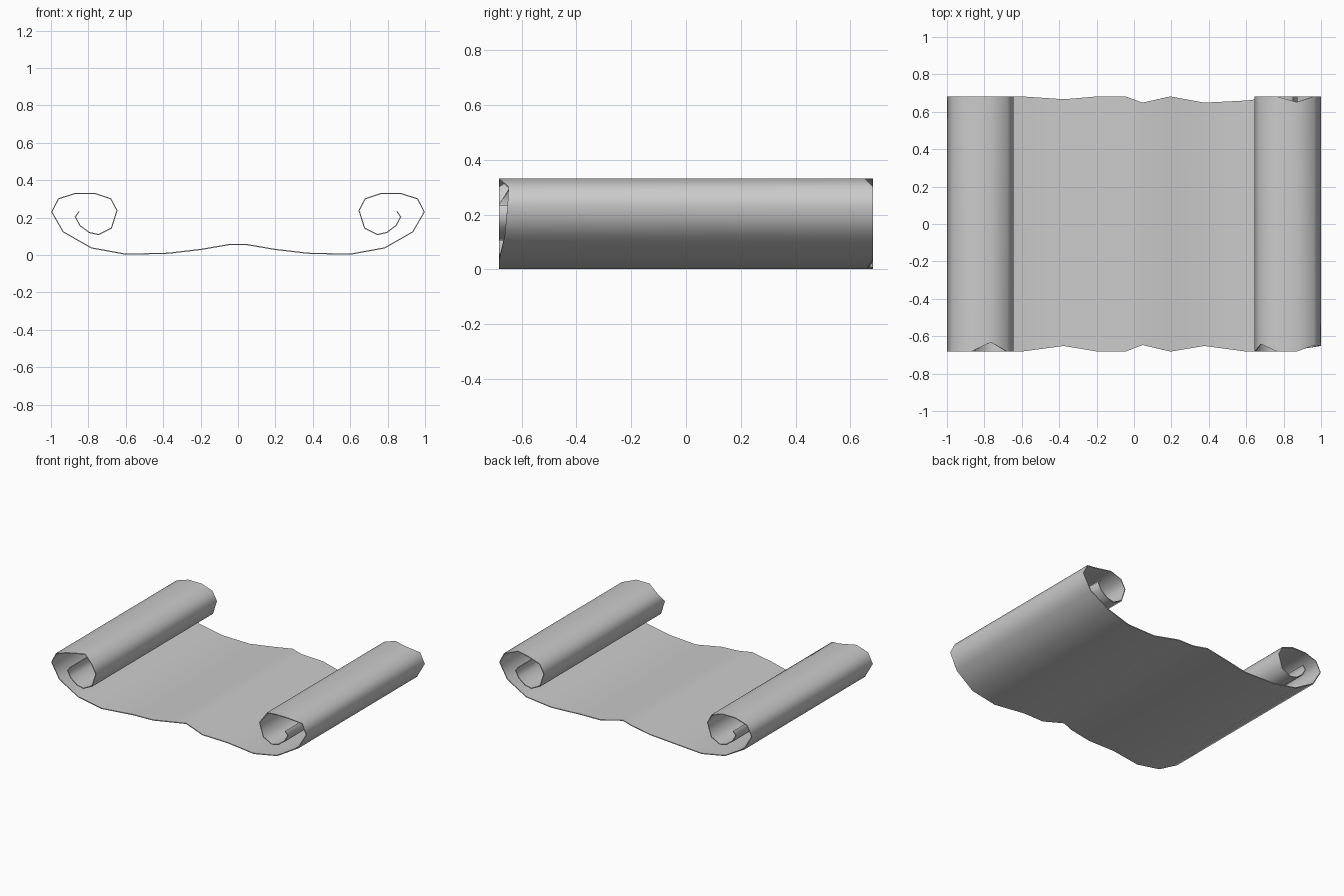
import bpy

if "Cube" in bpy.data.objects:
    bpy.data.objects.remove(bpy.data.objects["Cube"])

# Half of the sheet's cross-section (x, z), from the middle out and into the curl
half = [(0.045, 0.056), (0.195, 0.030), (0.375, 0.009), (0.60, 0.004),
        (0.785, 0.038), (0.935, 0.124), (0.996, 0.23), (0.96, 0.30),
        (0.87, 0.329), (0.765, 0.329), (0.68, 0.30), (0.647, 0.238),
        (0.677, 0.143), (0.745, 0.109), (0.795, 0.12), (0.845, 0.157),
        (0.87, 0.204), (0.85, 0.232)]
n = len(half)
profile = [(-x, z) for x, z in reversed(half)] + half

# Worn edges: how far each profile point is nicked in from the straight edge
front_nick = {n - 10: 0.05, n - 3: 0.03, n: 0.035, n + 2: 0.03,
              n + 5: 0.02, n + 6: 0.03, n + 7: 0.034, n + 10: 0.04}
back_nick = {n - 3: 0.015, n: 0.033, n + 2: 0.033, n + 3: 0.022, n + 8: 0.03}

# Sheet with both ends rolled up
verts, faces = [], []
for i, (x, z) in enumerate(profile):
    verts.append((x, -0.682 + front_nick.get(i, 0), z))
    verts.append((x, 0.682 - back_nick.get(i, 0), z))
for i in range(len(profile) - 1):
    a = 2 * i
    faces.append((a, a + 2, a + 3, a + 1))

mesh = bpy.data.meshes.new("scroll_sheet")
mesh.from_pydata(verts, [], faces)
mesh.update()
sheet = bpy.data.objects.new("scroll_sheet", mesh)
bpy.context.collection.objects.link(sheet)

# Paper thickness
solid = sheet.modifiers.new("paper_thickness", 'SOLIDIFY')
solid.thickness = 0.006
solid.offset = 0

# Smooth rolls, crisp paper edges
bpy.context.view_layer.objects.active = sheet
sheet.select_set(True)
bpy.ops.object.modifier_apply(modifier=solid.name)
bpy.ops.object.shade_smooth_by_angle(angle=1.2)
